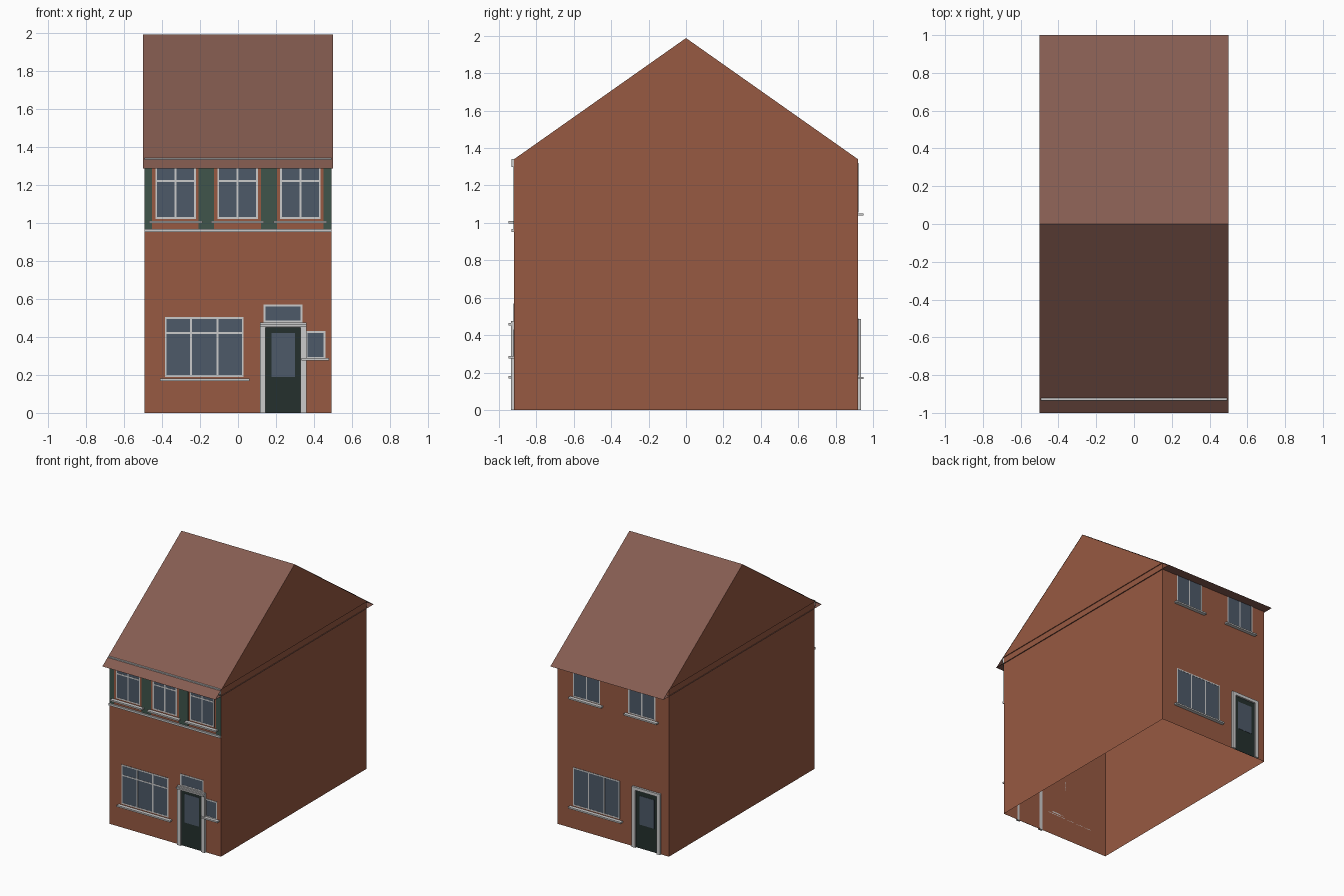
import bpy, bmesh
from mathutils import Matrix

if "Cube" in bpy.data.objects:
    bpy.data.objects.remove(bpy.data.objects["Cube"])

W, D = 0.493, 0.92           # half width and half depth of the walls
EAVE, RIDGE = 1.34, 1.99


def material(name, rgb):
    m = bpy.data.materials.new(name)
    m.diffuse_color = (*rgb, 1)
    m.use_nodes = True
    m.node_tree.nodes["Principled BSDF"].inputs["Base Color"].default_value = m.diffuse_color
    return m


brick = material("brick", (0.31, 0.10, 0.054))
tile = material("roof_tile", (0.235, 0.107, 0.082))
white = material("white_paint", (0.62, 0.62, 0.61))
green = material("green_paint", (0.05, 0.09, 0.07))
dark = material("door_paint", (0.018, 0.03, 0.027))
glass = material("glass", (0.075, 0.10, 0.14))


def finish(name, bm, mat, fix_normals=True):
    if fix_normals:
        bmesh.ops.recalc_face_normals(bm, faces=bm.faces)
    me = bpy.data.meshes.new(name)
    bm.to_mesh(me)
    bm.free()
    me.materials.append(mat)
    ob = bpy.data.objects.new(name, me)
    bpy.context.collection.objects.link(ob)
    return ob


def boxes(name, items, mat):
    """One object from boxes given as (x0, x1, y0, y1, z0, z1)."""
    bm = bmesh.new()
    for x0, x1, y0, y1, z0, z1 in items:
        mtx = Matrix.Translation(((x0 + x1) / 2, (y0 + y1) / 2, (z0 + z1) / 2))
        mtx = mtx @ Matrix.Diagonal((x1 - x0, abs(y1 - y0), z1 - z0, 1))
        bmesh.ops.create_cube(bm, size=1, matrix=mtx)
    return finish(name, bm, mat)


def on_wall(name, side, rects, depth, mat):
    """Boxes standing out from the front (-1) or back (1) wall."""
    y0, y1 = side * D, side * (D + depth)
    return boxes(name, [(a, b, y0, y1, c, d) for a, b, c, d in rects], mat)


def window(name, side, x0, x1, z0, z1, panes=1, transom=None, t=0.01):
    on_wall(name + "_glass", side, [(x0, x1, z0, z1)], 0.0015, glass)
    bars = [(x0, x0 + t, z0, z1), (x1 - t, x1, z0, z1),
            (x0 + t, x1 - t, z0, z0 + t), (x0 + t, x1 - t, z1 - t, z1)]
    for i in range(1, panes):
        x = x0 + (x1 - x0) * i / panes
        bars.append((x - t / 2, x + t / 2, z0 + t, z1 - t))
    if transom:
        bars.append((x0 + t, x1 - t, transom - t / 2, transom + t / 2))
    on_wall(name + "_frame", side, bars, 0.003, white)


def sill(name, side, x0, x1, z):
    on_wall(name, side, [(x0, x1, z - 0.006, z + 0.006)], 0.028, white)


def door(name, side, x0, x1, top, jamb):
    on_wall(name + "_leaf", side, [(x0 + jamb, x1 - jamb, 0, top - 0.025)], 0.002, dark)
    on_wall(name + "_glass", side, [(x0 + jamb + 0.03, x1 - jamb - 0.03, 0.19, 0.42)], 0.004, glass)
    on_wall(name + "_surround", side,
            [(x0, x0 + jamb, 0, top - 0.025), (x1 - jamb, x1, 0, top - 0.025),
             (x0, x1, top - 0.025, top)], 0.016, white)


# Brick walls, open at the top and bottom
bm = bmesh.new()
corners = [(-W, -D), (W, -D), (W, D), (-W, D)]
low = [bm.verts.new((x, y, 0)) for x, y in corners]
high = [bm.verts.new((x, y, EAVE)) for x, y in corners]
for i in range(4):
    j = (i + 1) % 4
    bm.faces.new((low[i], low[j], high[j], high[i]))
finish("walls", bm, brick, False)

# Gable block
bm = bmesh.new()
ends = [[bm.verts.new((x, y, z)) for y, z in ((-D, EAVE), (D, EAVE), (0, RIDGE - 0.002))]
        for x in (-0.4995, 0.4995)]
for tri in ends:
    bm.faces.new(tri)
for i in range(3):
    j = (i + 1) % 3
    bm.faces.new((ends[0][i], ends[0][j], ends[1][j], ends[1][i]))
finish("gables", bm, brick)

# Roof: two thin slopes and a flat soffit joining the eaves, open at the ends
bm = bmesh.new()
rows = [[bm.verts.new((x, y, z)) for x in (-0.5, 0.5)]
        for y, z in ((-1, 1.287), (0, RIDGE), (1, 1.287))]
for i in range(3):
    a, b = rows[i], rows[(i + 1) % 3]
    bm.faces.new((a[0], a[1], b[1], b[0]))
finish("roof", bm, tile, False)

# Front upper storey: cornice, band, green panels and three windows
on_wall("cornice", -1, [(-W, W, 1.30, 1.342)], 0.014, white)
on_wall("string_course", -1, [(-W, W, 0.952, 0.968)], 0.014, white)
on_wall("green_panels", -1, [(a, b, 0.968, 1.30) for a, b in
        ((-W, -0.452), (-0.208, -0.125), (0.122, 0.205), (0.45, W))], 0.002, green)
for i, x in enumerate((-0.328, -0.002, 0.328)):
    window(f"front_upper_window_{i}", -1, x - 0.107, x + 0.107, 1.02, 1.30, 2, 1.22)
    sill(f"front_upper_sill_{i}", -1, x - 0.14, x + 0.14, 1.004)

# Front ground floor
window("front_window", -1, -0.385, 0.03, 0.19, 0.505, 3, 0.42)
sill("front_sill", -1, -0.41, 0.06, 0.175)
door("front_door", -1, 0.115, 0.36, 0.475, 0.03)
on_wall("front_door_ledge", -1, [(0.115, 0.36, 0.452, 0.464)], 0.028, white)
window("fanlight", -1, 0.135, 0.34, 0.475, 0.57)
window("side_light", -1, 0.355, 0.46, 0.285, 0.43)
sill("side_light_sill", -1, 0.335, 0.48, 0.282)

# Back wall
for i, x in enumerate((0.235, -0.255)):
    window(f"back_upper_window_{i}", 1, x - 0.12, x + 0.12, 1.055, 1.32, 2)
    sill(f"back_upper_sill_{i}", 1, x - 0.145, x + 0.145, 1.045)
window("back_window", 1, -0.06, 0.355, 0.185, 0.49, 3)
sill("back_sill", 1, -0.085, 0.38, 0.17)
door("back_door", 1, -0.425, -0.175, 0.485, 0.03)
